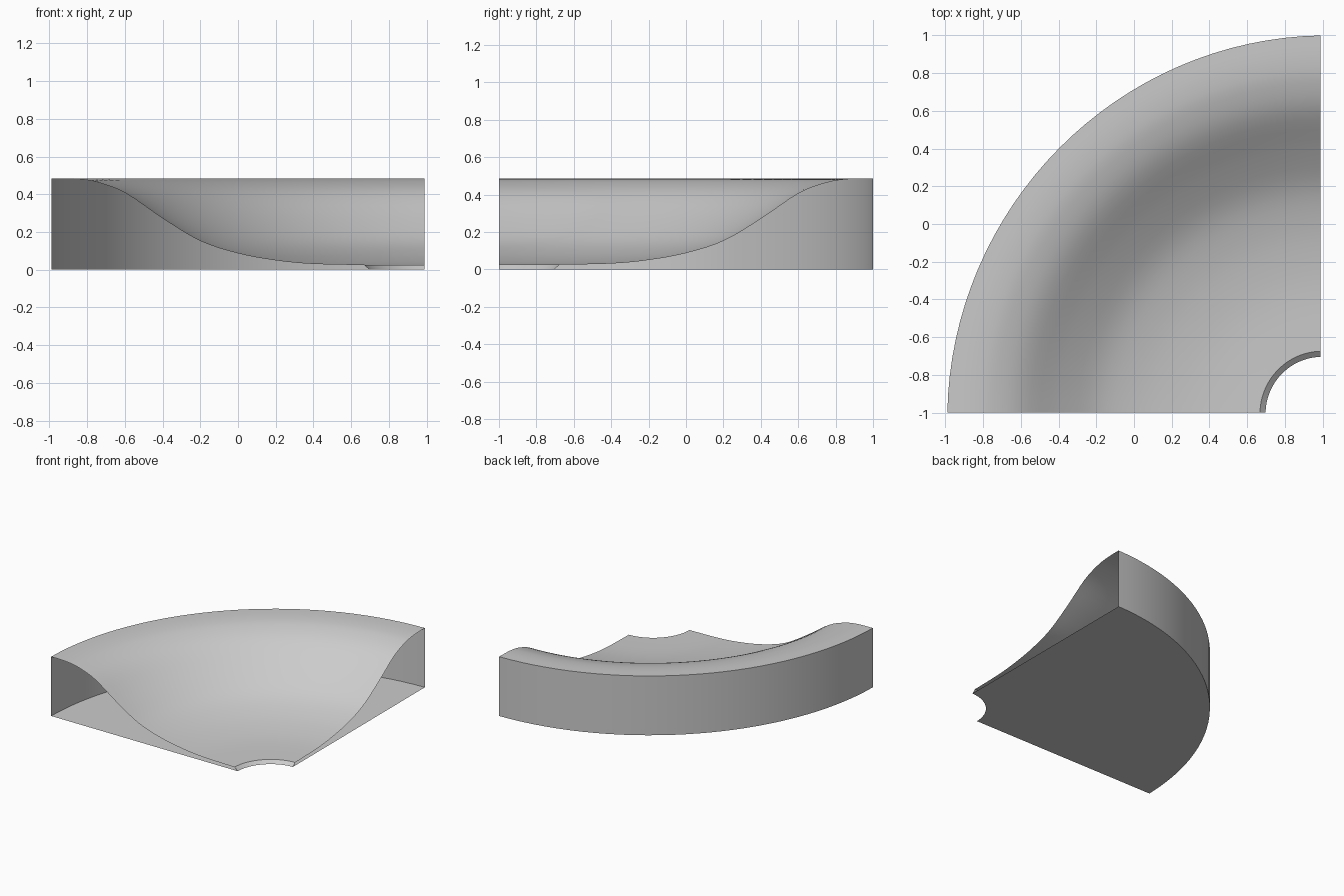
import bpy, bmesh, math

if "Cube" in bpy.data.objects:
    bpy.data.objects.remove(bpy.data.objects["Cube"], do_unlink=True)

CX, CY = 0.99, -1.0          # corner the quarter turn is swept about
RIM, LIP, FOOT = 2.0, 0.325, 0.295
TOP, LOW = 0.485, 0.025
STEPS = 32

grey = bpy.data.materials.new("plain_grey")
grey.use_nodes = True
grey.diffuse_color = (0.6, 0.6, 0.6, 1)
grey.node_tree.nodes["Principled BSDF"].inputs["Base Color"].default_value = (0.6, 0.6, 0.6, 1)


def smooth_profile(points, subs=4):
    """Catmull-Rom curve through the profile points."""
    padded = [points[0]] + points + [points[-1]]
    out = []
    for a, b, c, d in zip(padded, padded[1:], padded[2:], padded[3:]):
        for s in range(subs):
            t = s / subs
            out.append(tuple(
                q + t * (r - p) / 2 + t * t * (2 * p - 5 * q + 4 * r - u) / 2
                + t ** 3 * (3 * q - p - 3 * r + u) / 2
                for p, q, r, u in zip(a, b, c, d)))
    return out + [points[-1]]


def sweep(name, profile):
    """Sweep a (radius, height) profile through a quarter turn."""
    bm = bmesh.new()
    rings = []
    for i in range(STEPS + 1):
        a = math.pi / 2 * (1 + i / STEPS)
        k = 1 - 0.009 * abs(math.sin(2 * a))     # arc is slightly flattened
        rings.append([bm.verts.new((CX + 0.99 * k * r * math.cos(a),
                                    CY + k * r * math.sin(a), z)) for r, z in profile])
    for here, nxt in zip(rings, rings[1:]):
        for j in range(len(profile) - 1):
            bm.faces.new((here[j], here[j + 1], nxt[j + 1], nxt[j])).smooth = True
    mesh = bpy.data.meshes.new(name)
    bm.to_mesh(mesh)
    bm.free()
    mesh.materials.append(grey)
    obj = bpy.data.objects.new(name, mesh)
    bpy.context.collection.objects.link(obj)


# Curved bowl surface rising from the lip to the rim
bowl = [(LIP, LOW), (0.6, 0.031), (0.8, 0.05), (1.0, 0.087), (1.2, 0.152),
        (1.4, 0.27), (1.6, 0.405), (1.75, 0.463), (1.87, 0.482), (RIM, TOP)]
sweep("bowl_surface", smooth_profile(bowl))
# Upright outer wall, flat base and sloped inner lip; the two ends stay open
sweep("outer_wall", [(RIM, TOP), (RIM, 0)])
sweep("base_plate", [(RIM, 0), (FOOT, 0)])
sweep("inner_lip", [(FOOT, 0), (LIP, LOW)])
